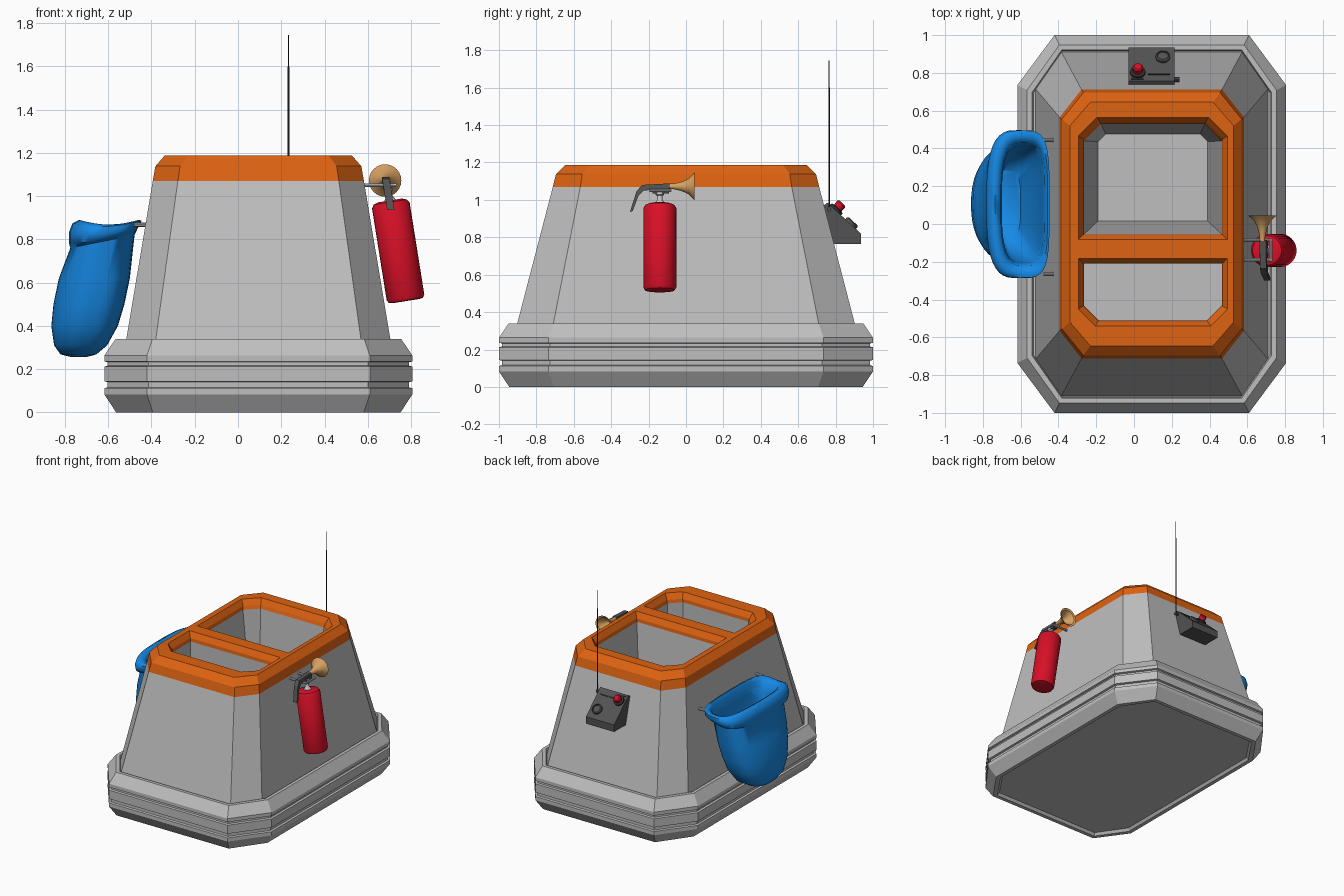
import bpy, bmesh, math
from mathutils import Vector

if "Cube" in bpy.data.objects:
    bpy.data.objects.remove(bpy.data.objects["Cube"])

CX = 0.094  # centre line of the hull


def material(name, rgb):
    m = bpy.data.materials.new(name)
    m.diffuse_color = (*rgb, 1)
    m.use_nodes = True
    m.node_tree.nodes["Principled BSDF"].inputs["Base Color"].default_value = m.diffuse_color
    return m


GREY = material("light grey", (0.52, 0.52, 0.52))
ORANGE = material("orange", (0.73, 0.125, 0.006))
BLUE = material("blue", (0.008, 0.25, 0.78))
RED = material("red", (0.68, 0.005, 0.02))
DARK = material("dark grey", (0.085, 0.085, 0.085))
BLACK = material("black", (0.03, 0.03, 0.03))
TAN = material("tan", (0.68, 0.36, 0.12))
STEEL = material("steel", (0.55, 0.56, 0.58))


def finish(bm, name, mats, smooth=None):
    bmesh.ops.recalc_face_normals(bm, faces=bm.faces[:])
    me = bpy.data.meshes.new(name)
    bm.to_mesh(me)
    bm.free()
    for m in mats:
        me.materials.append(m)
    ob = bpy.data.objects.new(name, me)
    bpy.context.collection.objects.link(ob)
    if smooth:
        bpy.ops.object.select_all(action='DESELECT')
        ob.select_set(True)
        bpy.context.view_layer.objects.active = ob
        bpy.ops.object.shade_smooth_by_angle(angle=math.radians(smooth))
    return ob


def loft(bm, loops):
    """Join successive rings of points with quads; returns the vertex rings."""
    rings = [[bm.verts.new(p) for p in lp] for lp in loops]
    for a, b in zip(rings, rings[1:]):
        n = len(a)
        for i in range(n):
            bm.faces.new((a[i], a[(i + 1) % n], b[(i + 1) % n], b[i]))
    return rings


def lathe(name, start, direction, profile, mat, n=16, smooth=35):
    """Rings of (radius, distance) along an axis, capped at both ends."""
    bm = bmesh.new()
    q = Vector(direction).to_track_quat('Z', 'Y')
    loops = [[Vector(start) + q @ Vector((r * math.cos(2 * math.pi * k / n),
                                          r * math.sin(2 * math.pi * k / n), d))
              for k in range(n)] for r, d in profile]
    rings = loft(bm, loops)
    bm.faces.new(rings[0])
    bm.faces.new(rings[-1])
    return finish(bm, name, [mat], smooth)


def rod(name, a, b, r, mat, n=10):
    d = Vector(b) - Vector(a)
    return lathe(name, a, d, [(r, 0), (r, d.length)], mat, n)


def prism(name, yz, x0, x1, mat, shear=0.0):
    """Side profile extruded along x, optionally leaning with height."""
    bm = bmesh.new()
    rings = loft(bm, [[(x + (1.07 - z) * shear, y, z) for y, z in yz] for x in (x0, x1)])
    bm.faces.new(rings[0])
    bm.faces.new(rings[1])
    return finish(bm, name, [mat])


# Hull: octagonal base with grooves, tapered body, rim and two wells
def octagon(hx, hy, fx, fy, z):
    q = [(fx, -hy), (hx, -fy), (hx, fy), (fx, hy)]
    return [(CX + x, y, z) for x, y in q + [(-x, -y) for x, y in q]]


def well(hx, y_flat, y_cut, c, z):
    s = 1 if y_cut > y_flat else -1
    pts = [(-hx, y_flat), (hx, y_flat), (hx, y_cut - s * c), (hx - c, y_cut),
           (c - hx, y_cut), (-hx, y_cut - s * c)]
    return [(CX + 0.006 + x, y, z) for x, y in pts]


bm = bmesh.new()
base = [(.10, .02), (.085, 0), (.055, 0), (0, .083), (0, .112), (.015, .116), (.015, .14),
        (0, .144), (0, .212), (.015, .216), (.015, .232), (0, .236), (0, .263),
        (.052, .34), (.078, .34), (.085, .31)]
loops = [octagon(.712 - i, 1 - i, .515 - .5 * i, .735 - .5 * i, z) for i, z in base]
loops += [octagon(.615, .91, .478, .715, .31), octagon(.488, .712, .372, .565, 1.07),
          octagon(.476, .695, .362, .555, 1.138), octagon(.433, .645, .325, .52, 1.187)]
hull = loft(bm, loops)
bm.faces.new(hull[0])
rear = loft(bm, [well(.395, -.083, .565, .10, 1.187), well(.37, -.058, .54, .09, 1.145),
                 well(.365, -.055, .53, .09, 1.12), well(.29, .016, .476, .04, .35)])
front = loft(bm, [well(.395, -.182, -.54, .09, 1.187), well(.37, -.207, -.515, .08, 1.145),
                  well(.365, -.21, -.512, .08, 1.12), well(.365, -.21, -.512, .08, .6)])
bm.faces.new(rear[-1])
bm.faces.new(front[-1])
edges = [bm.edges.get((r[i], r[(i + 1) % len(r)]))
         for r in (hull[-1], rear[0], front[0]) for i in range(len(r))]
bmesh.ops.triangle_fill(bm, use_beauty=True, edges=edges)
for f in bm.faces:
    f.material_index = int(f.calc_center_median().z > 1.075)
finish(bm, "hull", [GREY, ORANGE])


# Soft bag hung on the left side: (z, outer x, inner x, half width, roundness, wall-side lift)
bag = [(.256, -.77, -.70, .06, 2.2, 0), (.268, -.82, -.655, .14, 2.2, 0),
       (.31, -.85, -.605, .21, 2.2, 0), (.40, -.863, -.555, .265, 2.2, 0),
       (.50, -.853, -.525, .295, 2.2, 0), (.62, -.828, -.50, .315, 2.3, 0),
       (.76, -.775, -.478, .335, 2.5, .06), (.785, -.782, -.462, .375, 3, .07),
       (.83, -.782, -.448, .392, 3, .035), (.875, -.765, -.447, .39, 3, .012),
       (.89, -.735, -.458, .365, 3, 0), (.87, -.705, -.472, .325, 3, 0),
       (.79, -.70, -.485, .31, 3, 0), (.55, -.73, -.525, .28, 2.5, 0),
       (.38, -.77, -.60, .18, 2.2, 0)]
bm = bmesh.new()
loops = []
for z, xo, xi, hy, e, lift in bag:
    ring = []
    for k in range(40):
        c, s = math.cos(math.pi * k / 20), math.sin(math.pi * k / 20)
        p = e if c < 0 else e + 1.2
        x = (xo + xi) / 2 + (xi - xo) / 2 * math.copysign(abs(c) ** (2 / p), c)
        y = .105 + hy * math.copysign(abs(s) ** (2 / p), s)
        t = (x - xo) / (xi - xo)
        dip = .022 * math.sin(math.pi * t) if z > .77 else 0
        ring.append((x, y, z + lift * t - dip))
    loops.append(ring)
rings = loft(bm, loops)
bm.faces.new(rings[0])
bm.faces.new(rings[-1])
finish(bm, "bag", [BLUE], 60)
for i, y in enumerate((-.265, .445)):
    rod(f"bag_peg_{i}", (-.48, y, .868), (-.42, y, .868), .011, STEEL)

# Fire extinguisher on the right side
AX = Vector((.072, 0, -.452)).normalized()
TOP = Vector((.704, -.14, .972))
lathe("extinguisher_tank", TOP, AX,
      [(.055, -.008), (.078, 0), (.088, .015), (.088, .445), (.08, .46), (.06, .463)], RED, 24)
lathe("extinguisher_neck", TOP, -AX,
      [(.032, 0), (.02, .02), (.014, .03), (.014, .05), (.022, .055), (.022, .07), (.015, .09)], STEEL)
prism("extinguisher_lever", [(-.30, .935), (-.265, 1.045), (-.235, 1.08), (-.09, 1.088),
      (-.085, 1.06), (-.225, 1.05), (-.255, 1.02), (-.285, .94)], .668, .702, DARK, .16)
prism("extinguisher_valve", [(-.18, 1.035), (-.09, 1.035), (-.09, 1.07), (-.18, 1.07)],
      .665, .705, DARK, .16)
lathe("extinguisher_horn", (.68, -.1, 1.072), (0, 1, 0),
      [(.014, 0), (.015, .035), (.024, .075), (.042, .115), (.075, .145), (.06, .14), (.012, .07)],
      TAN, 24)
for i, y in enumerate((-.19, -.085)):
    rod(f"extinguisher_bracket_{i}", (.56, y, 1.05), (.73, y, 1.05), .009, STEEL)
rod("bracket_cross_bar", (.725, -.195, 1.05), (.725, -.08, 1.05), .009, STEEL)

# Control box at the back, with button, gauge and slots on its sloping panel
prism("control_box", [(.77, .765), (.935, .765), (.935, .82), (.757, .985), (.735, .97)],
      -.03, .215, DARK)
N = Vector((0, .68, .733))


def on_panel(x, y, lift=0.0):
    return Vector((x, y, .985 - (y - .757) * .927)) + N * lift


lathe("button_base", on_panel(.02, .80), N, [(.04, -.01), (.04, .012), (.03, .016)], BLACK)
lathe("button", on_panel(.02, .80, .014), N, [(.026, 0), (.028, .03), (.02, .038)], RED)
lathe("gauge", on_panel(.153, .88), N, [(.038, -.01), (.038, .014), (.03, .02), (.028, .012)], DARK)
for i, (y, a, b) in enumerate([(.79, .075, .19), (.765, -.015, .05)]):
    p, q = on_panel(0, y), on_panel(0, y + .007)
    prism(f"panel_slot_{i}", [p[1:], q[1:], (q + N * .004)[1:], (p + N * .004)[1:]], a, b, BLACK)

# Whip antenna in two thicknesses
rod("antenna_mount", (.205, .765, .95), (.24, .765, .95), .012, DARK)
rod("antenna_lower", (.233, .765, .94), (.233, .765, 1.6), .004, BLACK, 8)
rod("antenna_tip", (.233, .765, 1.6), (.233, .765, 1.745), .002, BLACK, 8)
